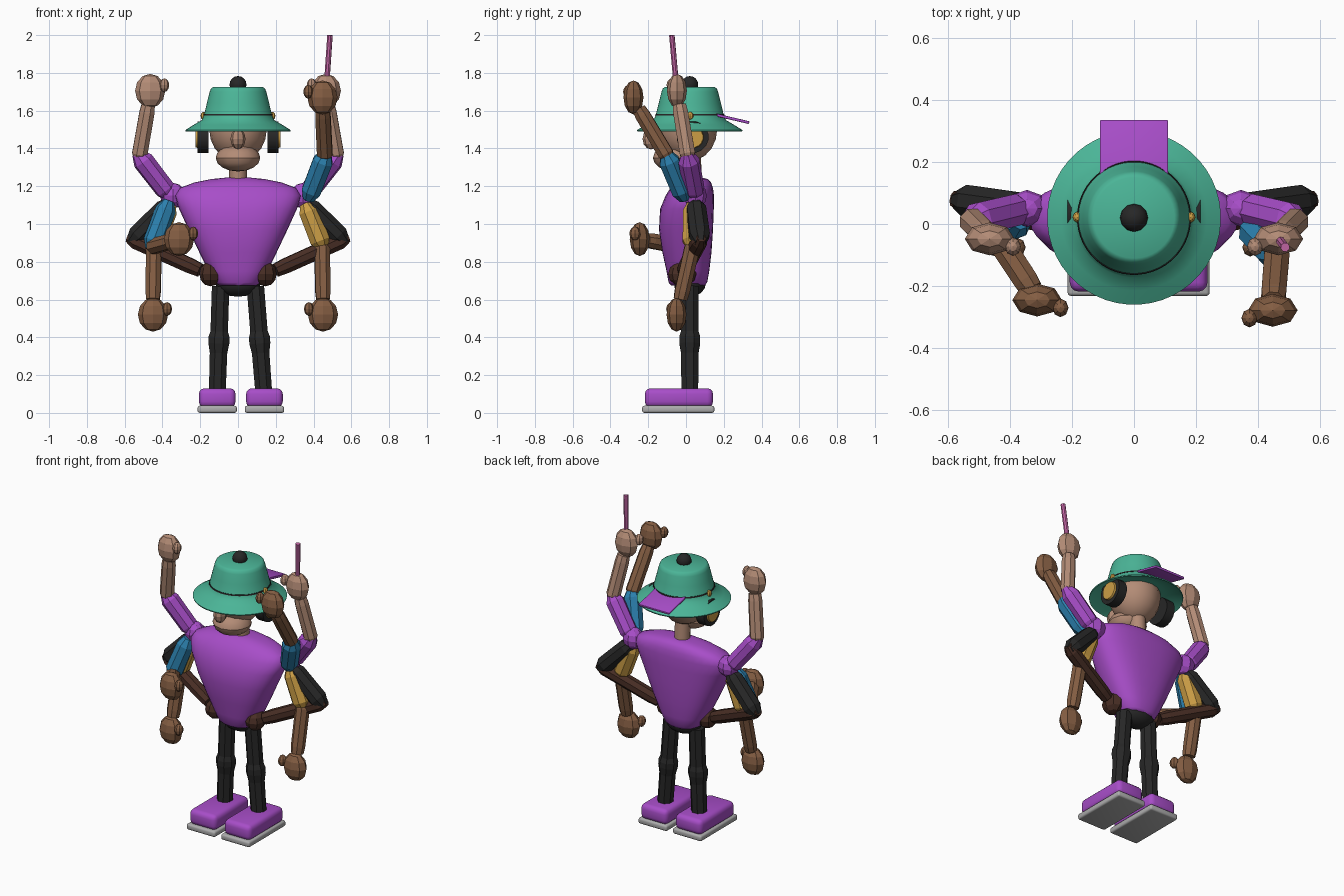
import bpy, bmesh, math
from mathutils import Vector

if "Cube" in bpy.data.objects:
    bpy.data.objects.remove(bpy.data.objects["Cube"])

def mat(name, r, g, b):
    m = bpy.data.materials.new(name)
    m.diffuse_color = (r, g, b, 1)
    m.use_nodes = True
    m.node_tree.nodes["Principled BSDF"].inputs["Base Color"].default_value = m.diffuse_color
    return m

PURPLE = mat("purple", 0.39, 0.075, 0.58)
TAN = mat("light tan", 0.45, 0.26, 0.18)
BROWN = mat("brown", 0.23, 0.11, 0.055)
DARK = mat("dark brown", 0.065, 0.027, 0.018)
BLACK = mat("black", 0.02, 0.02, 0.02)
TEAL = mat("teal", 0.07, 0.46, 0.31)
BLUE = mat("blue", 0.025, 0.22, 0.43)
YELLOW = mat("yellow", 0.60, 0.34, 0.06)
GREY = mat("sole grey", 0.42, 0.42, 0.42)
PINK = mat("pink", 0.58, 0.14, 0.40)

def finish(name, bm, material, smooth=None):
    bmesh.ops.recalc_face_normals(bm, faces=bm.faces)
    me = bpy.data.meshes.new(name)
    bm.to_mesh(me)
    bm.free()
    ob = bpy.data.objects.new(name, me)
    bpy.context.collection.objects.link(ob)
    me.materials.append(material)
    if smooth:
        bpy.ops.object.select_all(action='DESELECT')
        ob.select_set(True)
        bpy.context.view_layer.objects.active = ob
        bpy.ops.object.shade_smooth_by_angle(angle=math.radians(smooth))
    return ob

def skin(bm, rings):
    """Bridge equal-length point rings and cap both ends."""
    vs = [[bm.verts.new(p) for p in ring] for ring in rings]
    n = len(vs[0])
    for a, b in zip(vs, vs[1:]):
        for i in range(n):
            bm.faces.new((a[i], a[(i + 1) % n], b[(i + 1) % n], b[i]))
    bm.faces.new(vs[0][::-1])
    bm.faces.new(vs[-1])

def tube(name, a, b, profile, material, sides=8, smooth=None):
    """Round profile of (fraction along, radius) from a to b."""
    a, b = Vector(a), Vector(b)
    d = b - a
    q = d.to_track_quat('Z', 'Y')
    rings = []
    for t, r in profile:
        rings.append([a + d * t + q @ Vector((r * math.cos(w), r * math.sin(w), 0))
                      for w in (2 * math.pi * (i + 0.5) / sides for i in range(sides))])
    bm = bmesh.new()
    skin(bm, rings)
    return finish(name, bm, material, smooth)

def ball(name, loc, size, material, seg=8, rings=6, smooth=None):
    bm = bmesh.new()
    bmesh.ops.create_uvsphere(bm, u_segments=seg, v_segments=rings, radius=1)
    for v in bm.verts:
        v.co = Vector(loc) + Vector([c * s for c, s in zip(v.co, size)])
    return finish(name, bm, material, smooth)

def box(name, lo, hi, material, bevel=0.0, tilt=0.0):
    lo, hi = Vector(lo), Vector(hi)
    bm = bmesh.new()
    bmesh.ops.create_cube(bm, size=1)
    for v in bm.verts:
        v.co = Vector([c * s for c, s in zip(v.co, hi - lo)])
    if bevel:
        bmesh.ops.bevel(bm, geom=bm.edges[:], offset=bevel, segments=3,
                        profile=0.5, affect='EDGES')
    ob = finish(name, bm, material, 35)
    ob.location = (lo + hi) / 2
    ob.rotation_euler.x = tilt
    return ob

SLEEVE = [(-0.05, 0.03), (0.15, 0.055), (0.88, 0.057), (1.08, 0.03)]
FOREARM = [(-0.08, 0.025), (0.04, 0.044), (0.85, 0.043), (1, 0.038)]

def arm(name, shoulder, elbow, hand, sleeve, skin_mat):
    tube(name + "_sleeve", shoulder, elbow, SLEEVE, sleeve)
    tube(name + "_forearm", elbow, hand, FOREARM, skin_mat)

def fist(name, p, side, material):
    ball(name + "_hand", p, (0.08, 0.053, 0.09), material)
    ball(name + "_thumb", (p[0] - side * 0.075, p[1] - 0.025, p[2] + 0.03),
         (0.026, 0.03, 0.036), material)

# Torso lofted from squarish ovals: height, half width, centre y, half depth
def oval(z, hx, yc, hy, n=32):
    pts = []
    for i in range(n):
        c, s = math.cos(2 * math.pi * i / n), math.sin(2 * math.pi * i / n)
        pts.append((hx * math.copysign(abs(c) ** 0.8, c),
                    yc + hy * math.copysign(abs(s) ** 0.8, s), z))
    return pts

bm = bmesh.new()
skin(bm, [oval(*r) for r in [
    (0.675, 0.10, 0.01, 0.09), (0.69, 0.12, 0.01, 0.102), (0.75, 0.155, 0.01, 0.113),
    (0.85, 0.205, 0.005, 0.13), (0.97, 0.262, 0.0, 0.143), (1.08, 0.312, 0.005, 0.142),
    (1.15, 0.335, 0.02, 0.128), (1.19, 0.31, 0.03, 0.113), (1.22, 0.23, 0.04, 0.093),
    (1.238, 0.14, 0.045, 0.07), (1.245, 0.07, 0.045, 0.04)]])
finish("torso", bm, PURPLE, 50)
ball("hips", (0, 0.02, 0.685), (0.12, 0.085, 0.07), BLACK, 12, 8, 40)

# Legs and shoes
for side, cx, ankle in ((-1, -0.11, -0.11), (1, 0.14, 0.137)):
    n = "left" if side < 0 else "right"
    tube(n + "_leg", (side * 0.092, 0.02, 0.67), (ankle, 0.02, 0.1),
         [(0, 0.05), (0.42, 0.05), (0.47, 0.06), (0.53, 0.06), (0.62, 0.05), (1, 0.048)], BLACK)
    box(n + "_shoe", (cx - 0.097, -0.218, 0.03), (cx + 0.097, 0.143, 0.13), PURPLE, 0.03)
    box(n + "_sole", (cx - 0.104, -0.232, 0.0), (cx + 0.104, 0.15, 0.038), GREY, 0.012)

# Four pairs of arms
for s in (-1, 1):
    n = "left" if s < 0 else "right"
    ball(n + "_shoulder", (s * 0.345, 0.05, 1.15), (0.068, 0.06, 0.068), PURPLE)
    # raised arms
    hand = (s * 0.465, -0.048, 1.705)
    arm(n + "_raised", (s * 0.36, 0.05, 1.15), (s * 0.522, 0.01, 1.36),
        (s * 0.475, -0.035, 1.63), PURPLE, TAN)
    fist(n + "_raised", hand, s, TAN)
    # arms resting on the hips
    arm(n + "_hip", (s * 0.36, 0.05, 1.11), (s * 0.555, 0.075, 0.915),
        (s * 0.2, -0.01, 0.755), BLACK, DARK)
    ball(n + "_hip_hand", (s * 0.145, -0.02, 0.735), (0.06, 0.075, 0.065), DARK)
    # hanging arms
    arm(n + "_hanging", (s * 0.36, 0.035, 1.1), (s * 0.445, 0.035, 0.885),
        (s * 0.45, -0.03, 0.6), YELLOW, BROWN)
    fist(n + "_hanging", (s * 0.45, -0.05, 0.52), s, BROWN)

# Blue-sleeved arms, one reaching forward and one up
arm("left_reaching", (-0.37, 0.01, 1.11), (-0.455, -0.02, 0.88),
    (-0.33, -0.21, 0.915), BLUE, BROWN)
fist("left_reaching", (-0.312, -0.245, 0.92), -1, BROWN)
arm("right_reaching", (0.375, -0.01, 1.14), (0.46, -0.1, 1.36),
    (0.448, -0.25, 1.61), BLUE, BROWN)
fist("right_reaching", (0.447, -0.278, 1.67), 1, BROWN)
tube("wand", (0.468, -0.05, 1.72), (0.487, -0.075, 2.0),
     [(0, 0.015), (1, 0.015)], PINK)

# Head
tube("neck", (0, 0.04, 1.2), (0, 0.03, 1.4), [(0, 0.048), (1, 0.048)], TAN, 12, 40)
ball("head", (0, 0.01, 1.5), (0.152, 0.155, 0.17), TAN, 16, 10, 40)
ball("muzzle", (0, -0.06, 1.35), (0.118, 0.115, 0.072), TAN, 12, 8, 30)
ball("nose", (0, -0.185, 1.45), (0.04, 0.045, 0.055), TAN, 8, 6)

# Headphones
for s in (-1, 1):
    n = "left" if s < 0 else "right"
    tube(n + "_ear_cup", (s * 0.155, 0.035, 1.46), (s * 0.215, 0.035, 1.46),
         [(0, 0.085), (1, 0.085)], BLACK, 16, 40)
    tube(n + "_ear_disc", (s * 0.21, 0.035, 1.46), (s * 0.226, 0.035, 1.46),
         [(0, 0.06), (1, 0.055)], YELLOW, 16, 40)
    ball(n + "_hat_stud", (s * 0.182, 0.022, 1.572), (0.016, 0.018, 0.022), YELLOW)

# Hat: closed shell with brim and hollow underside
base, top = (0, 0.02, 1.0), (0, 0.02, 2.0)
tube("hat", base, top,
     [(0.535, 0.165), (0.495, 0.272), (0.49, 0.278), (0.497, 0.28), (0.525, 0.235),
      (0.55, 0.192), (0.575, 0.181), (0.64, 0.165), (0.70, 0.15), (0.718, 0.143),
      (0.726, 0.13)], TEAL, 48, 40)
tube("hat_band", base, top, [(0.574, 0.17), (0.574, 0.184), (0.582, 0.182), (0.582, 0.17)],
     BLACK, 48, 40)
ball("hat_button", (0, 0.02, 1.738), (0.045, 0.045, 0.045), BLACK, 12, 8, 40)
box("back_visor", (-0.11, 0.135, 1.552), (0.11, 0.337, 1.567), PURPLE, 0.004, -0.23)
